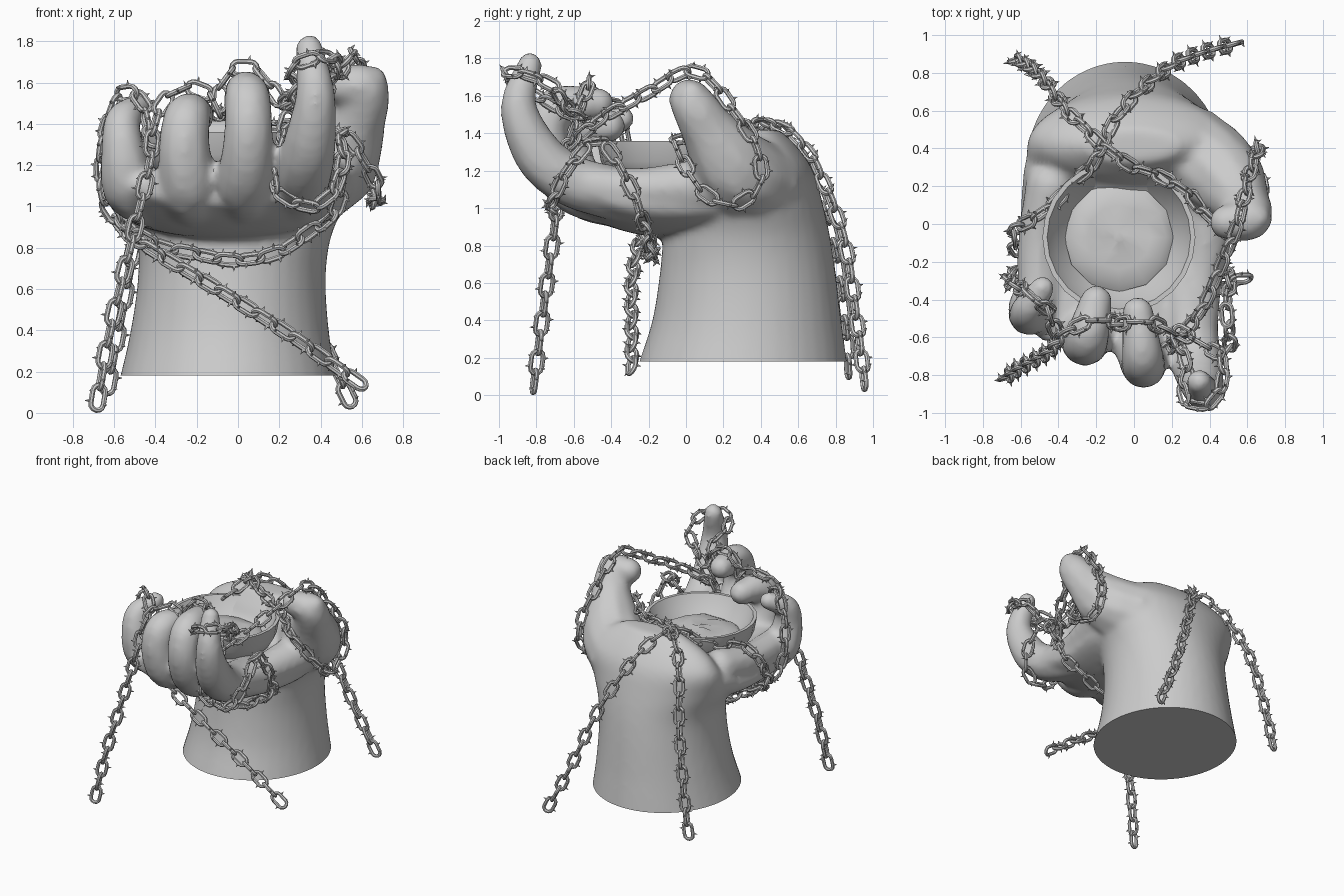
import bpy, bmesh, math, random
from mathutils import Vector, Matrix
from mathutils.bvhtree import BVHTree

if "Cube" in bpy.data.objects:
    bpy.data.objects.remove(bpy.data.objects["Cube"])

random.seed(3)


def spline(pts, steps):
    """Catmull-Rom through points of any dimension."""
    p = [Vector(q) for q in pts]
    p = [p[0] * 2 - p[1]] + p + [p[-1] * 2 - p[-2]]
    out = []
    for i in range(1, len(p) - 2):
        a, b, c, d = p[i - 1:i + 3]
        for k in range(steps):
            t = k / steps
            out.append(0.5 * (2 * b + (c - a) * t + (2 * a - 5 * b + 4 * c - d) * t * t
                              + (3 * b - a - 3 * c + d) * t ** 3))
    return out + [p[-2]]


def add_object(name, bm, angle=40):
    bmesh.ops.recalc_face_normals(bm, faces=bm.faces)
    me = bpy.data.meshes.new(name)
    bm.to_mesh(me)
    bm.free()
    ob = bpy.data.objects.new(name, me)
    bpy.context.collection.objects.link(ob)
    bpy.ops.object.select_all(action='DESELECT')
    ob.select_set(True)
    bpy.context.view_layer.objects.active = ob
    bpy.ops.object.shade_smooth_by_angle(angle=math.radians(angle))
    return ob


def skin_rings(bm, rings, cap=True, close=False):
    vs = [[bm.verts.new(p) for p in r] for r in rings]
    n = len(vs[0])
    for i in range(len(vs) if close else len(vs) - 1):
        a, b = vs[i], vs[(i + 1) % len(vs)]
        for k in range(n):
            bm.faces.new((a[k], a[(k + 1) % n], b[(k + 1) % n], b[k]))
    if cap and not close:
        bm.faces.new(vs[0][::-1])
        bm.faces.new(vs[-1])


def circle(n):
    return [(math.cos(2 * math.pi * k / n), math.sin(2 * math.pi * k / n)) for k in range(n)]


# ---- hand: wrist, palm and digits merged into one smooth skin
bm = bmesh.new()
# wrist sections: z, x min, x max, y min, y max
wrist = [(0.08, -.60, .50, -.28, .87), (0.18, -.57, .475, -.25, .86), (0.4, -.52, .44, -.18, .83),
         (0.65, -.485, .425, -.14, .80), (0.85, -.49, .45, -.12, .77), (1.03, -.56, .52, -.08, .73),
         (1.2, -.56, .52, .16, .68), (1.32, -.46, .42, .25, .60), (1.42, -.26, .24, .33, .50)]
skin_rings(bm, [[((a + b) / 2 + (b - a) / 2 * c, (d + e) / 2 + (e - d) / 2 * s, z)
                 for c, s in circle(40)] for z, a, b, d, e in spline(wrist, 4)])
# palm sections: y, centre x, centre z, half width, half height
palm = [(.55, -.03, 1.12, .40, .22), (.35, -.03, 1.10, .54, .24), (.1, -.04, 1.02, .56, .17),
        (-.2, -.07, 1.02, .54, .17), (-.45, -.09, 1.06, .53, .145), (-.62, -.07, 1.10, .42, .10)]
skin_rings(bm, [[(x + w * c, y, z + h * s) for c, s in circle(40)]
                for y, x, z, w, h in spline(palm, 4)])
# two raised palm edges, then the digits: x, y, z, radius
digits = [
    [(.33, -.55, 1.12, .12), (.36, -.25, 1.10, .12), (.42, .1, 1.12, .15)],
    [(-.50, -.40, 1.12, .12), (-.50, -.1, 1.12, .12), (-.44, .2, 1.15, .14)],
    [(-.38, -.22, 1.03, .15), (-.52, -.42, 1.09, .14), (-.555, -.48, 1.26, .112),
     (-.56, -.45, 1.41, .09), (-.485, -.34, 1.48, .068)],
    [(-.22, -.3, 1.03, .15), (-.24, -.54, 1.09, .15), (-.26, -.625, 1.28, .13),
     (-.245, -.59, 1.43, .118), (-.20, -.41, 1.44, .09)],
    [(.02, -.3, 1.03, .15), (.03, -.60, 1.11, .145), (.05, -.745, 1.33, .125),
     (.045, -.70, 1.53, .115), (.02, -.47, 1.56, .088)],
    [(.26, -.25, 1.05, .155), (.31, -.60, 1.14, .145), (.345, -.79, 1.29, .135),
     (.375, -.895, 1.54, .10), (.345, -.835, 1.765, .07)],
    [(.28, .40, 1.12, .24), (.45, .27, 1.20, .23), (.565, .13, 1.40, .155),
     (.61, .03, 1.565, .12), (.49, .01, 1.59, .095)],
    [(.645, .03, 1.60, .085), (.56, .0, 1.60, .085)]]      # blunt corner of the thumb
for d in digits:
    for x, y, z, r in spline(d, 7):
        bmesh.ops.create_icosphere(bm, subdivisions=2, radius=r,
                                   matrix=Matrix.Translation((x, y, z)))
hand = add_object("hand", bm)
m = hand.modifiers.new("merge", 'REMESH')
m.mode, m.voxel_size = 'VOXEL', 0.022
m = hand.modifiers.new("soften", 'SMOOTH')
m.factor, m.iterations = 0.5, 8
bpy.context.view_layer.update()
bm = bmesh.new()
bm.from_object(hand, bpy.context.evaluated_depsgraph_get())
bpy.data.objects.remove(hand)
# flat cut under the wrist
bmesh.ops.bisect_plane(bm, geom=bm.verts[:] + bm.edges[:] + bm.faces[:],
                       plane_co=(0, 0, .18), plane_no=(0, 0, 1), clear_inner=True)
bmesh.ops.holes_fill(bm, edges=[e for e in bm.edges if e.is_boundary], sides=0)
bmesh.ops.recalc_face_normals(bm, faces=bm.faces)
surface = BVHTree.FromBMesh(bm)
add_object("hand", bm, 50)

# ---- bowl resting in the palm
bm = bmesh.new()
bx, by = -.08, -.07
profile = [(.26, 1.12), (.34, 1.17), (.385, 1.25), (.405, 1.36), (.38, 1.36), (.34, 1.28), (.27, 1.20)]
skin_rings(bm, [[(bx + r * c, by + r * s, z) for c, s in circle(24)] for r, z in profile], cap=False)
add_object("bowl", bm)

# ---- lumpy filling on the bowl floor
bm = bmesh.new()
skin_rings(bm, [[(bx + r * c, by + r * s, z + random.uniform(-.015, .015)) for c, s in circle(12)]
                for r, z in [(.29, 1.225), (.25, 1.25), (.17, 1.255), (.09, 1.26), (.03, 1.265)]])
add_object("filling", bm, 60)


# ---- spiked chains
LENGTH, WIDTH, WIRE, PITCH = .15, .09, .013, .106


def add_link(bm, mat):
    r = WIDTH / 2 - WIRE
    h = LENGTH / 2 - WIRE - r
    rings = []
    for k in range(14):
        a = math.pi * (k % 7) / 6 + (math.pi if k >= 7 else 0)
        out = Vector((math.cos(a), math.sin(a), 0))
        c = out * r + Vector((0, h if k < 7 else -h, 0))
        rings.append([mat @ (c + out * (WIRE * u) + Vector((0, 0, WIRE * v))) for u, v in circle(7)])
    skin_rings(bm, rings, close=True)
    # thorns at the sides and on both faces
    for pos, d in [((r, .02, 0), (1, .2, 0)), ((-r, -.02, 0), (-1, -.2, 0)),
                   ((r, -h, 0), (.3, 0, 1)), ((-r, h, 0), (-.3, 0, -1))]:
        d = Vector(d).normalized()
        rot = d.to_track_quat('Z', 'Y').to_matrix().to_4x4()
        place = Matrix.Translation(Vector(pos) + d * (WIRE + .007)) @ rot
        bmesh.ops.create_cone(bm, cap_ends=True, segments=5, radius1=.010, radius2=0,
                              depth=.030, matrix=mat @ place)


def add_chain(name, pts):
    path = []
    for p in spline(pts, 14):
        loc, nor, _, dist = surface.find_nearest(p)
        if dist < .1 and loc.z > .22 and (p - loc).dot(nor) < .028:   # keep the chain on the skin
            p = loc + nor * .028
        path.append(p)
    for _ in range(6):
        path = [path[0]] + [(a + b * 2 + c) / 4 for a, b, c in zip(path, path[1:], path[2:])] + [path[-1]]
    # equally spaced link centres
    centres, travelled, goal = [], 0, LENGTH / 2
    for a, b in zip(path, path[1:]):
        step = (b - a).length
        while step > 0 and travelled + step >= goal:
            centres.append((a.lerp(b, (goal - travelled) / step), (b - a).normalized()))
            goal += PITCH
        travelled += step
    bm = bmesh.new()
    side = Vector((1, .3, 0))
    for i, (c, t) in enumerate(centres):
        side = (side - t * side.dot(t)).normalized()
        u = side if i % 2 == 0 else t.cross(side)
        rot = Matrix((u, t, u.cross(t))).transposed().to_4x4()
        add_link(bm, Matrix.Translation(c) @ rot)
    add_object(name, bm, 45)


# hangs at the front left, drapes over ring and middle fingers, loops the index tip
add_chain("finger_chain", [
    (-.69, -.82, 0), (-.62, -.77, .4), (-.51, -.71, .85), (-.43, -.66, 1.2), (-.39, -.60, 1.44),
    (-.25, -.52, 1.57), (-.13, -.52, 1.46), (-.09, -.54, 1.50), (.02, -.52, 1.65), (.13, -.54, 1.61),
    (.22, -.60, 1.50), (.28, -.76, 1.58), (.28, -.89, 1.66), (.36, -.945, 1.71), (.45, -.89, 1.72),
    (.47, -.72, 1.66), (.40, -.66, 1.57), (.26, -.58, 1.50)])
# over the little finger, under the palm and round the base of the index
add_chain("palm_chain", [
    (-.40, -.60, 1.28), (-.45, -.48, 1.42), (-.53, -.38, 1.52), (-.63, -.33, 1.40), (-.66, -.29, 1.15),
    (-.60, -.25, .96), (-.40, -.21, .82), (-.2, -.19, .77), (0, -.18, .74), (.22, -.19, .79),
    (.40, -.22, .94), (.50, -.30, 1.12), (.49, -.46, 1.36), (.51, -.62, 1.22), (.46, -.70, 1.07),
    (.34, -.72, 1.0), (.23, -.70, 1.08), (.19, -.66, 1.25), (.24, -.60, 1.42)])
# hangs at the back left, crosses the heel, winds round the thumb to the index
add_chain("thumb_chain", [
    (-.64, .87, .08), (-.58, .85, .4), (-.48, .77, .9), (-.36, .60, 1.27), (-.24, .48, 1.39),
    (-.08, .36, 1.40), (.2, .22, 1.39), (.36, .1, 1.37), (.5, -.05, 1.36), (.61, .0, 1.22),
    (.68, .1, 1.08), (.66, .25, 1.02), (.64, .37, 1.10), (.63, .38, 1.25), (.61, .26, 1.5),
    (.58, .13, 1.68), (.55, .0, 1.73), (.47, -.2, 1.62), (.36, -.45, 1.48), (.22, -.63, 1.33)])
# hangs at the back right, crosses the palm edge and runs diagonally to the front right
add_chain("wrist_chain", [
    (.56, .96, .02), (.37, .91, .42), (.20, .84, .85), (.02, .69, 1.22), (-.12, .5, 1.40),
    (-.22, .33, 1.36), (-.40, .14, 1.28), (-.52, .03, 1.24), (-.63, -.06, 1.10), (-.59, -.17, .93),
    (-.45, -.25, .81), (-.1, -.29, .60), (.25, -.29, .38), (.58, -.29, .15)])
